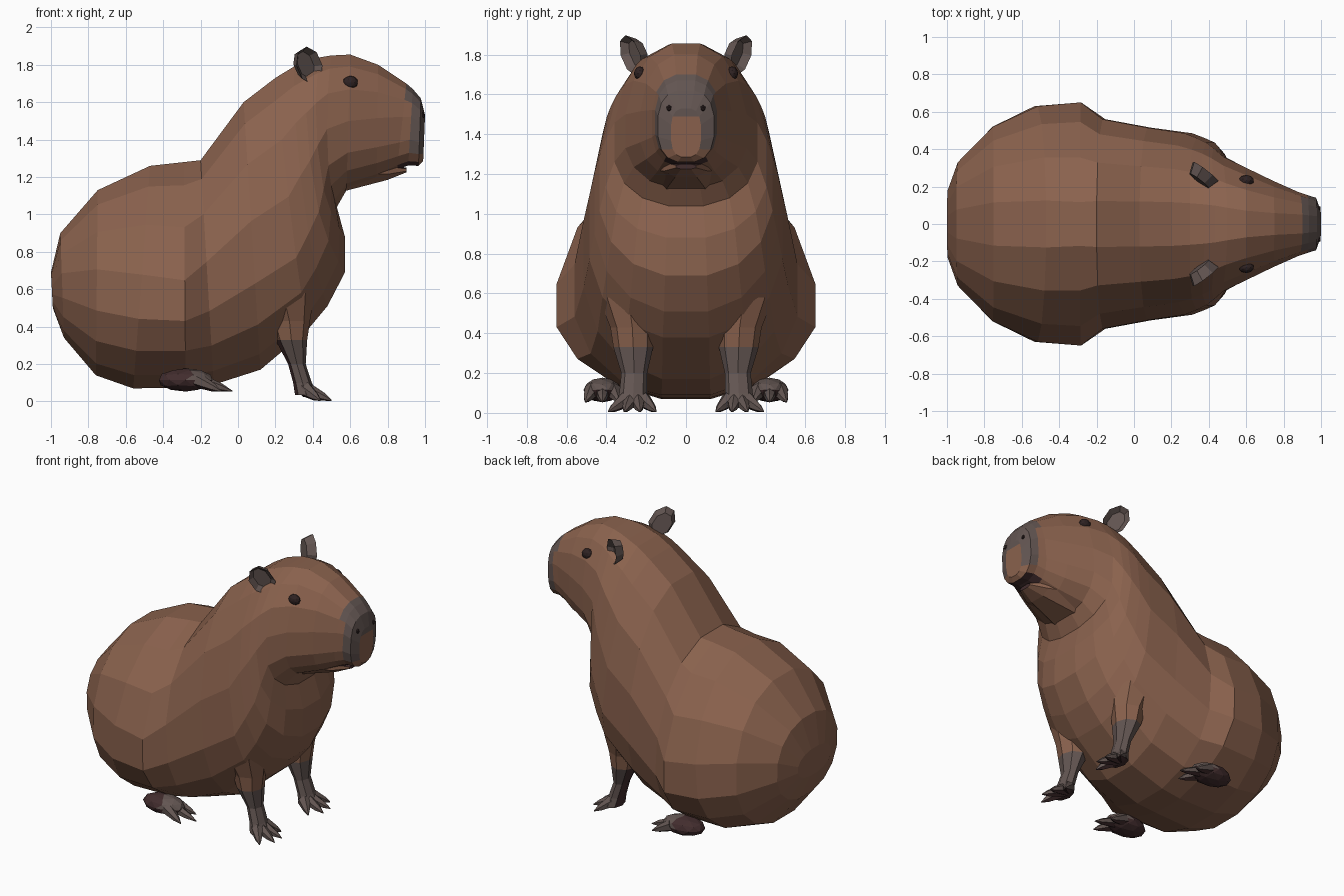
import bpy, bmesh, math
from mathutils import Vector, Matrix

if "Cube" in bpy.data.objects:
    bpy.data.objects.remove(bpy.data.objects["Cube"])


def material(name, rgb):
    m = bpy.data.materials.new(name)
    m.diffuse_color = (*rgb, 1)
    m.use_nodes = True
    m.node_tree.nodes["Principled BSDF"].inputs["Base Color"].default_value = m.diffuse_color
    return m


FUR = material("brown fur", (0.255, 0.122, 0.075))
GREY = material("grey brown skin", (0.125, 0.092, 0.084))
MAROON = material("dark maroon", (0.055, 0.026, 0.027))
BLACK = material("eye black", (0.028, 0.016, 0.016))


def finish(bm, name, mats, rule=None, mirror=False):
    bmesh.ops.recalc_face_normals(bm, faces=bm.faces)
    if rule:
        for f in bm.faces:
            f.material_index = rule(f.calc_center_median(), f.normal)
    me = bpy.data.meshes.new(name)
    bm.to_mesh(me)
    bm.free()
    for m in mats:
        me.materials.append(m)
    ob = bpy.data.objects.new(name, me)
    bpy.context.collection.objects.link(ob)
    if mirror:
        mod = ob.modifiers.new("mirror", 'MIRROR')
        mod.use_axis = (False, True, False)
        mod.use_mirror_merge = False
    return ob


def power(v, e):
    return math.copysign(abs(v) ** e, v)


def bridge(bm, rings):
    n = len(rings[0])
    for a, b in zip(rings, rings[1:]):
        for i in range(n):
            j = (i + 1) % n
            bm.faces.new((a[i], a[j], b[j], b[i]))


def loft(sections, n=16):
    """Sections: top x,z, bottom x,z, half width, height of widest point, squareness, sides pulled back."""
    bm = bmesh.new()
    rings = []
    for tx, tz, bx, bz, w, m, e, bend in sections:
        cx, cz = bx + m * (tx - bx), bz + m * (tz - bz)
        peak = math.cos(math.pi / n) ** e
        ring = []
        for i in range(n):
            a = (i + 0.5) * 2 * math.pi / n
            s = power(math.sin(a), e) / peak
            dx, dz = (tx - cx, tz - cz) if s > 0 else (cx - bx, cz - bz)
            y = w * power(math.cos(a), e) / peak
            ring.append(bm.verts.new((cx + dx * s - bend * math.cos(a) ** 2, y, cz + dz * s)))
        rings.append(ring)
    bridge(bm, rings)
    for ring in (rings[0], rings[-1]):      # caps as rows of quads
        t = n // 4 - 1
        for k in range(n // 2 - 1):
            bm.faces.new((ring[t - k], ring[t + 1 + k],
                          ring[(t + 2 + k) % n], ring[t - k - 1]))
    return bm


def tube(bm, sections, n=8):
    """Horizontal rings: x, y, z, radius x, radius y."""
    rings = []
    for x, y, z, rx, ry in sections:
        rings.append([bm.verts.new((x + rx * math.cos(a), y + ry * math.sin(a), z))
                      for a in (i * 2 * math.pi / n for i in range(n))])
    bridge(bm, rings)
    bm.faces.new(rings[0])
    bm.faces.new(rings[-1])


def cone(bm, a, b, r1, r2, n=6):
    a, b = Vector(a), Vector(b)
    d = b - a
    mat = Matrix.Translation((a + b) / 2) @ d.to_track_quat('Z', 'Y').to_matrix().to_4x4()
    bmesh.ops.create_cone(bm, cap_ends=True, segments=n, radius1=r1, radius2=r2,
                          depth=d.length, matrix=mat)


def blob(bm, centre, radii, sub=2):
    bmesh.ops.create_icosphere(bm, subdivisions=sub, radius=1,
                               matrix=Matrix.Translation(centre) @ Matrix.Diagonal((*radii, 1)))


# Body with haunches, neck and head in one skin
body = [
    (-1.00, 0.69, -0.99, 0.50, 0.18, 0.5, 0.9, 0),
    (-0.95, 0.90, -0.93, 0.34, 0.33, 0.5, 0.9, 0),
    (-0.75, 1.13, -0.76, 0.14, 0.52, 0.45, 0.93, 0),
    (-0.47, 1.26, -0.56, 0.07, 0.63, 0.39, 1.0, 0),
    (-0.29, 1.28, -0.28, 0.075, 0.65, 0.36, 1.06, 0),
    (-0.20, 1.29, -0.13, 0.09, 0.56, 0.42, 0.94, 0),
    (0.03, 1.60, 0.12, 0.17, 0.515, 0.42, 0.9, 0),
    (0.20, 1.73, 0.37, 0.38, 0.485, 0.38, 0.88, 0.01),
    (0.30, 1.79, 0.48, 0.51, 0.46, 0.40, 0.88, 0.05),
    (0.38, 1.82, 0.575, 0.69, 0.435, 0.38, 0.88, 0.09),
    (0.44, 1.84, 0.575, 0.88, 0.405, 0.35, 0.88, 0.085),
    (0.50, 1.85, 0.53, 1.04, 0.36, 0.36, 0.88, 0.04),
    (0.60, 1.855, 0.58, 1.13, 0.305, 0.36, 0.9, 0),
    (0.75, 1.80, 0.74, 1.185, 0.23, 0.38, 0.85, 0),
    (0.90, 1.70, 0.85, 1.24, 0.17, 0.45, 0.75, 0),
    (0.935, 1.67, 0.91, 1.262, 0.155, 0.48, 0.75, 0),
    (0.978, 1.62, 0.965, 1.26, 0.14, 0.5, 0.75, 0),
    (1.00, 1.53, 0.99, 1.285, 0.075, 0.5, 0.7, 0),
]


def body_colour(c, nrm):
    if c.x > 0.86 and nrm.z < -0.75:
        return 2                                   # mouth
    cap = nrm.x > 0.97 and c.x > 0.985
    if c.x > 0.94 and c.z > 1.35 and not (cap and c.z < 1.48):
        return 1                                   # nose patch
    return int(c.x > 0.91 and c.z > 1.56)


finish(loft(body), "body", [FUR, GREY, MAROON], body_colour)

# Lower jaw
finish(loft([(0.62, 1.40, 0.57, 1.125, 0.20, 0.7, 0.8, 0),
             (0.80, 1.27, 0.80, 1.185, 0.11, 0.7, 0.8, 0),
             (0.90, 1.25, 0.90, 1.225, 0.05, 0.5, 0.8, 0)], 8), "lower_jaw",
       [FUR, MAROON], lambda c, n: int(c.x > 0.7 and n.z > 0.7 or n.x > 0.95))

# Front legs: fur above, bare skin below
bm = bmesh.new()
tube(bm, [(0.24, 0.29, 0.58, 0.17, 0.15), (0.275, 0.27, 0.43, 0.11, 0.11),
          (0.285, 0.265, 0.33, 0.085, 0.10), (0.315, 0.26, 0.20, 0.047, 0.065),
          (0.345, 0.265, 0.10, 0.05, 0.07), (0.365, 0.27, 0.035, 0.06, 0.085)])
finish(bm, "front_leg", [FUR, GREY, MAROON],
       lambda c, n: 0 if c.z > 0.33 else 2 if n.x < -0.6 or n.z < -0.8 else 1, mirror=True)

# Toes of all feet, tapering to claws, dark underneath
bm = bmesh.new()
front = [((0.36, 0.26 + 0.03 * k, 0.065), (x, 0.27 + 0.08 * k, 0.006))
         for k, x in ((-1.5, 0.44), (-0.5, 0.50), (0.5, 0.50), (1.5, 0.44))]
hind = [((-0.22, 0.42 + 0.05 * k, 0.115), (x, 0.42 + 0.085 * k, 0.055))
        for k, x in ((-1, -0.09), (0, -0.03), (1, -0.09))]
for a, b in front + hind:
    a, b = Vector(a), Vector(b)
    mid = a.lerp(b, 0.68)
    cone(bm, a, mid, 0.042, 0.022)
    cone(bm, mid, b, 0.022, 0.003)
finish(bm, "toes", [GREY, MAROON], lambda c, n: int(n.z < -0.3), mirror=True)

# Hind feet with dark soles and heels
bm = bmesh.new()
blob(bm, (-0.28, 0.42, 0.115), (0.15, 0.095, 0.062), 2)
finish(bm, "hind_foot", [GREY, MAROON],
       lambda c, n: int(n.z < 0.1 or c.x < -0.26), mirror=True)

# Ears: tilted cups with a shallow hollow
bm = bmesh.new()
u = Vector((-0.17, 0.12, 0)).normalized()
up = Vector((-0.015, 0.025, 0.10)).normalized()
nrm = u.cross(up).normalized()
nrm = nrm if nrm.y > 0 else -nrm
axes = Matrix((u * 0.085, up * 0.105, nrm)).transposed().to_4x4()
bmesh.ops.create_cone(bm, cap_ends=True, segments=8, radius1=0.75, radius2=1, depth=0.06,
                      matrix=Matrix.Translation((0.365, 0.255, 1.80)) @ axes)
bmesh.ops.recalc_face_normals(bm, faces=bm.faces)
hollow = max(bm.faces, key=lambda f: f.normal.dot(nrm))
bmesh.ops.inset_region(bm, faces=[hollow], thickness=0.03)
bmesh.ops.translate(bm, verts=hollow.verts, vec=-nrm * 0.035)
finish(bm, "ear", [GREY], mirror=True)

# Eyes and nostrils
bm = bmesh.new()
blob(bm, (0.60, 0.232, 1.705), (0.042, 0.03, 0.036), 2)
finish(bm, "eye", [BLACK], mirror=True)
bm = bmesh.new()
blob(bm, (0.986, 0.085, 1.53), (0.014, 0.014, 0.018), 1)
finish(bm, "nostril", [BLACK], mirror=True)
